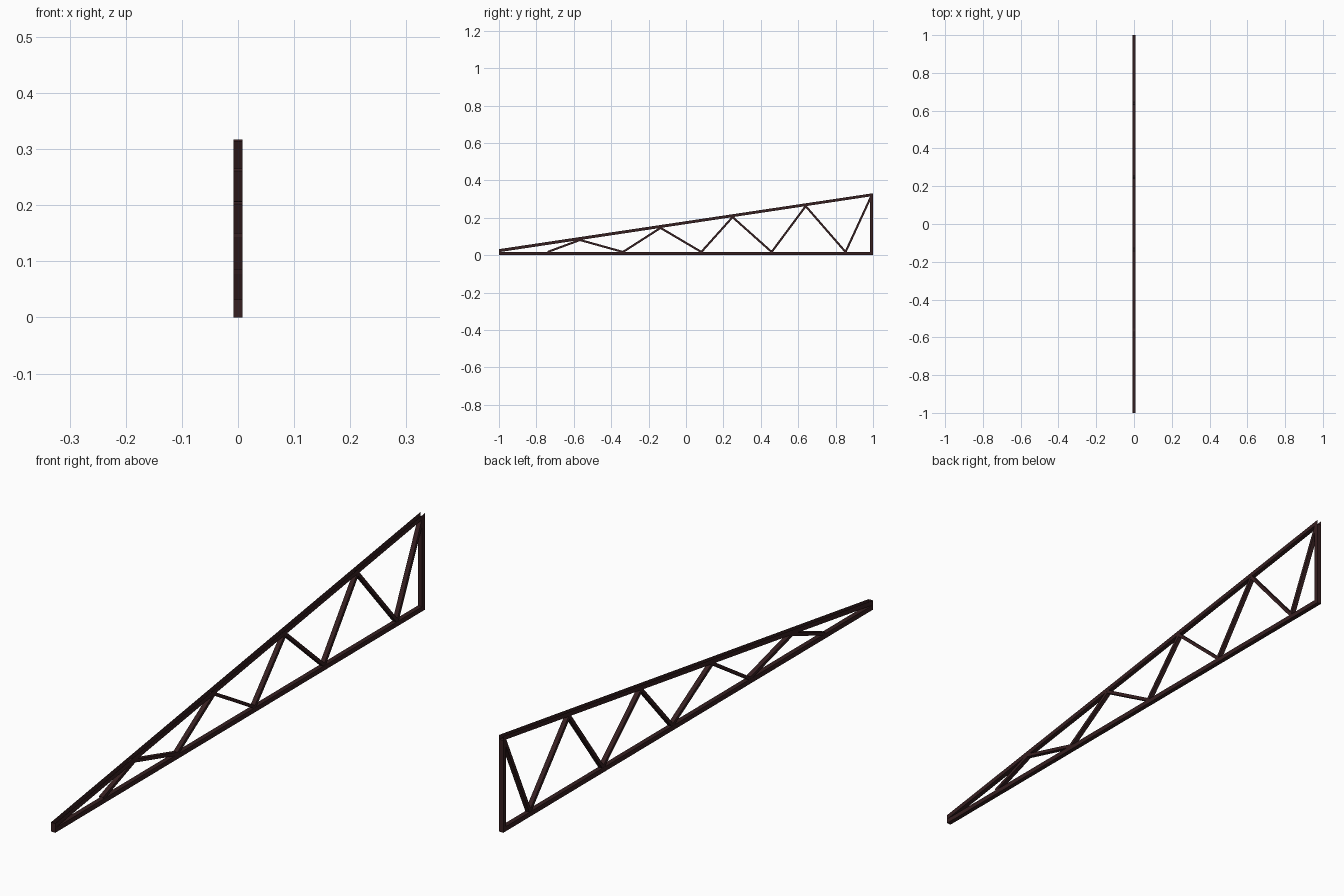
import bpy, bmesh
from mathutils import Vector

if "Cube" in bpy.data.objects:
    bpy.data.objects.remove(bpy.data.objects["Cube"])

wood = bpy.data.materials.new("dark brown")
wood.diffuse_color = (0.037, 0.014, 0.015, 1)
wood.use_nodes = True
wood.node_tree.nodes["Principled BSDF"].inputs["Base Color"].default_value = wood.diffuse_color


def bar(name, profile, width, skip=(), sides=True):
    """Extrude a (y, z) outline across x; skip = outline edges left open."""
    bm = bmesh.new()
    left = [bm.verts.new((-width / 2, y, z)) for y, z in profile]
    right = [bm.verts.new((width / 2, y, z)) for y, z in profile]
    n = len(profile)
    bm.faces.new(left[::-1])
    bm.faces.new(right)
    for i in range(n):
        if i not in skip:
            j = (i + 1) % n
            bm.faces.new((left[i], left[j], right[j], right[i]))
    # outlines run anticlockwise in the y-z plane, so every face points outwards
    me = bpy.data.meshes.new(name)
    bm.to_mesh(me)
    bm.free()
    me.materials.append(wood)
    ob = bpy.data.objects.new(name, me)
    bpy.context.collection.objects.link(ob)
    return ob


W = 0.016   # width across x
T = 0.016   # chord depth
RISE = 0.30

# Bottom chord
bar("bottom_chord", [(-1, 0), (1, 0), (1, T), (-1, T)], W)

# Sloping top chord, open on its upper face and tall end
bar("top_chord", [(-1, T), (1, T + RISE), (1, 2 * T + RISE - 0.001), (-1, 2 * T)],
    W, skip=(1, 2))

# End post
bar("end_post", [(0.985, T), (1, T), (1, T + RISE), (0.985, T + RISE - 0.002)],
    W, skip=(0, 2))

# Zigzag web members between the chords
nodes = [-0.74, -0.567, -0.337, -0.136, 0.082, 0.249, 0.458, 0.64, 0.853, 0.99]


def node_point(i):
    y = nodes[i]
    return Vector((y, T + 0.001 if i % 2 == 0 else T + RISE * (y + 1) / 2))


for i in range(len(nodes) - 1):
    a, b = node_point(i), node_point(i + 1)
    d = (b - a).normalized()
    s = Vector((-d.y, d.x)) * 0.0055
    bar(f"web_{i + 1}", [tuple(p) for p in (a - s, b - s, b + s, a + s)],
        0.0155, skip=(1, 3))
